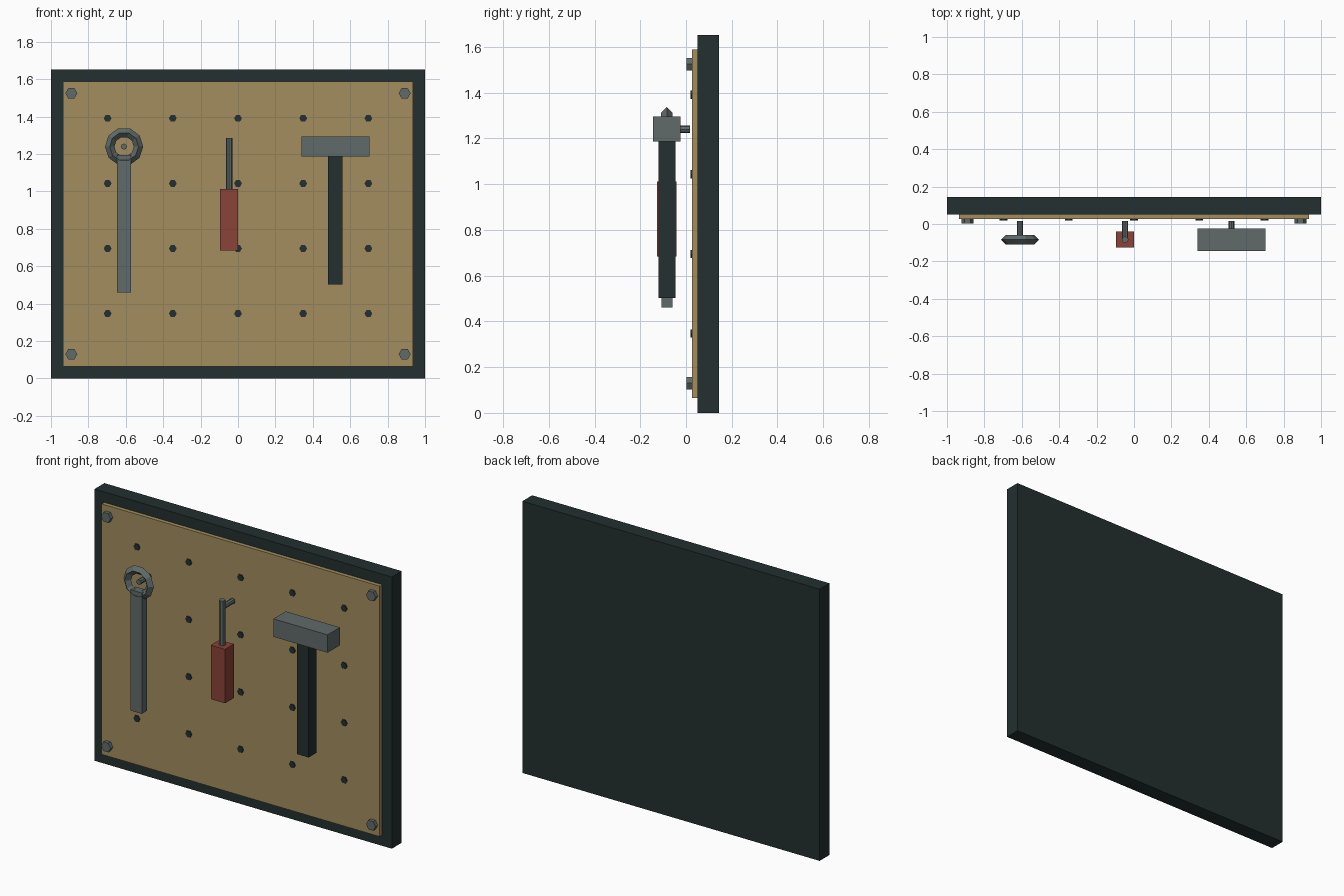
import bpy, bmesh, math
from mathutils import Matrix

if "Cube" in bpy.data.objects:
    bpy.data.objects.remove(bpy.data.objects["Cube"])


def material(name, rgb):
    m = bpy.data.materials.new(name)
    m.diffuse_color = (*rgb, 1)
    m.use_nodes = True
    m.node_tree.nodes["Principled BSDF"].inputs["Base Color"].default_value = m.diffuse_color
    return m


DARK = material("dark_slate", (0.017, 0.029, 0.029))
BOARD = material("tan_board", (0.36, 0.27, 0.112))
STEEL = material("grey_steel", (0.115, 0.146, 0.141))
RED = material("red_grip", (0.25, 0.056, 0.04))


def finish(name, bm, mat):
    me = bpy.data.meshes.new(name)
    bm.to_mesh(me)
    bm.free()
    me.materials.append(mat)
    ob = bpy.data.objects.new(name, me)
    bpy.context.collection.objects.link(ob)
    return ob


def box(name, x, y, z, mat):
    """Box from (min, max) ranges."""
    bm = bmesh.new()
    mid = [sum(r) / 2 for r in (x, y, z)]
    size = [r[1] - r[0] for r in (x, y, z)]
    bmesh.ops.create_cube(bm, size=1, matrix=Matrix.Translation(mid) @ Matrix.Diagonal((*size, 1)))
    return finish(name, bm, mat)


def rod(name, start, length, r, sides, mat, axis="Y"):
    """Prism along +y or +z; first corner points along x."""
    bm = bmesh.new()
    turn = Matrix.Rotation(-math.pi / 2, 4, "X") if axis == "Y" else Matrix.Identity(4)
    bmesh.ops.create_cone(bm, cap_ends=True, segments=sides, radius1=r, radius2=r, depth=length,
                          matrix=Matrix.Translation(start) @ turn
                          @ Matrix.Translation((0, 0, length / 2))
                          @ Matrix.Rotation(math.pi / 2, 4, "Z"))
    return finish(name, bm, mat)


# Backing frame and pegboard panel
box("frame", (-1, 1), (0.05, 0.144), (0, 1.652), DARK)
box("pegboard", (-0.935, 0.935), (0.026, 0.052), (0.065, 1.588), BOARD)

# Corner bolts
for x in (-0.891, 0.891):
    for z in (0.13, 1.525):
        rod("corner_bolt", (x, 0.003, z), 0.03, 0.032, 6, STEEL)

# Peg holes
for i in range(5):
    for j in range(4):
        rod("peg_hole", (-0.697 + 0.3485 * i, 0.02, 0.347 + 0.348 * j), 0.012, 0.021, 6, DARK)

# Hooks behind each tool
for x in (-0.61, -0.047, 0.521):
    rod("hook", (x, -0.083, 1.24), 0.1, 0.016, 8, STEEL)

# Wrench: low-poly ring and flat handle
bpy.ops.mesh.primitive_torus_add(major_segments=10, minor_segments=4, major_radius=0.077,
                                 minor_radius=0.025, location=(-0.609, -0.084, 1.24),
                                 rotation=(math.pi / 2, 0, 0))
ring = bpy.context.object
ring.name = "wrench_ring"
ring.data.materials.append(STEEL)
box("wrench_handle", (-0.647, -0.571), (-0.108, -0.06), (0.46, 1.195), STEEL)

# Screwdriver
box("screwdriver_grip", (-0.095, 0.001), (-0.126, -0.041), (0.684, 1.012), RED)
rod("screwdriver_shaft", (-0.047, -0.084, 1.0), 0.285, 0.018, 8, STEEL, "Z")

# Hammer
box("hammer_head", (0.339, 0.703), (-0.144, -0.025), (1.186, 1.295), STEEL)
box("hammer_handle", (0.482, 0.56), (-0.121, -0.047), (0.502, 1.2), DARK)
